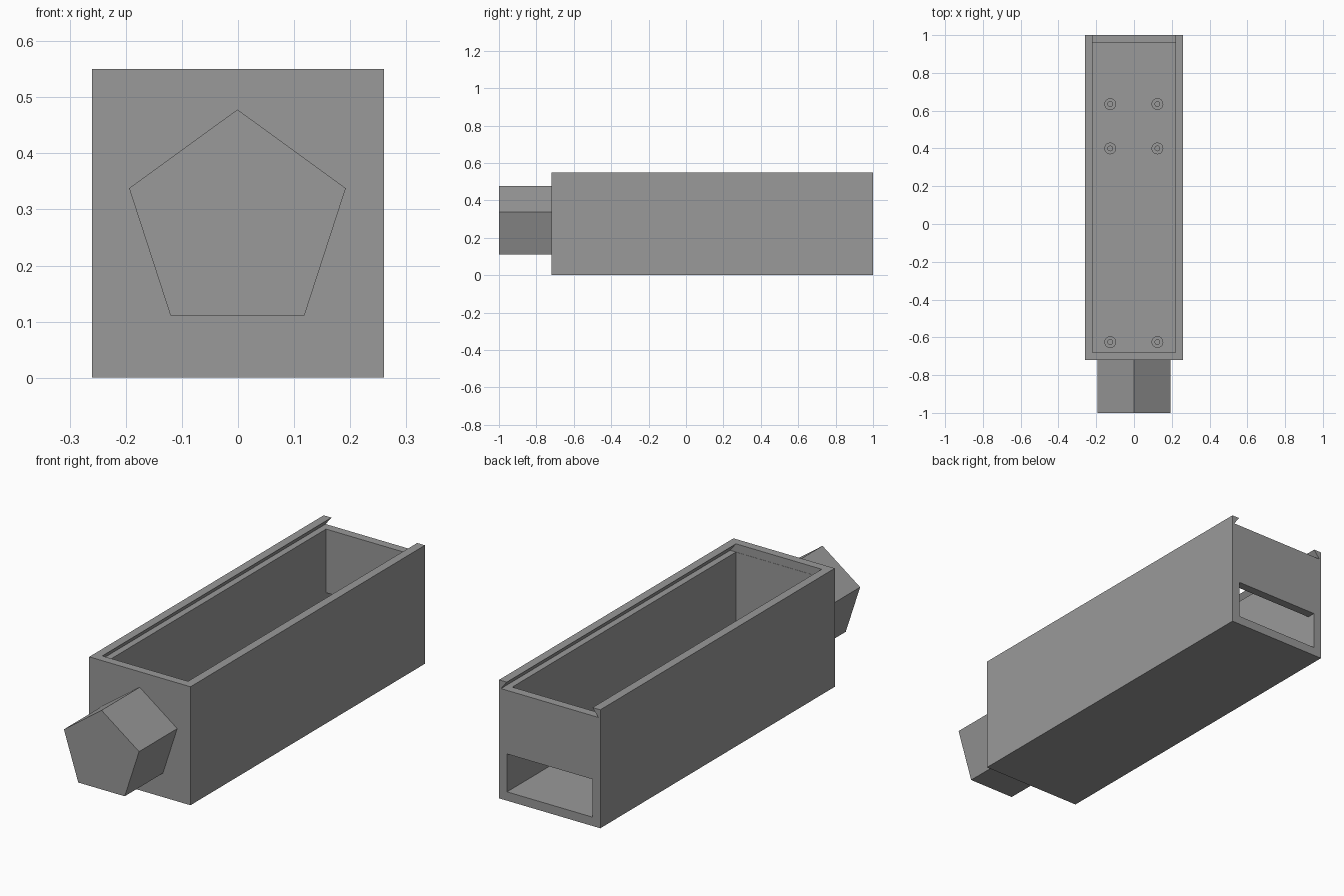
import bpy, bmesh, math

if "Cube" in bpy.data.objects:
    bpy.data.objects.remove(bpy.data.objects["Cube"])

grey = bpy.data.materials.new("plain_grey")
grey.diffuse_color = (0.32, 0.32, 0.32, 1)
grey.use_nodes = True
grey.node_tree.nodes["Principled BSDF"].inputs["Base Color"].default_value = grey.diffuse_color


def prism(name, profile, y0, y1):
    """Extrude an (x, z) outline along y."""
    bm = bmesh.new()
    face = bm.faces.new([bm.verts.new((x, y0, z)) for x, z in profile])
    res = bmesh.ops.extrude_face_region(bm, geom=[face])
    verts = [v for v in res["geom"] if isinstance(v, bmesh.types.BMVert)]
    bmesh.ops.translate(bm, vec=(0, y1 - y0, 0), verts=verts)
    bmesh.ops.recalc_face_normals(bm, faces=bm.faces)
    mesh = bpy.data.meshes.new(name)
    bm.to_mesh(mesh)
    bm.free()
    mesh.materials.append(grey)
    ob = bpy.data.objects.new(name, mesh)
    bpy.context.collection.objects.link(ob)
    return ob


def rect(hw, z0, z1):
    return [(-hw, z0), (hw, z0), (hw, z1), (-hw, z1)]


def cut(target, cutter):
    cutter.hide_render = True
    mod = target.modifiers.new("cut", "BOOLEAN")
    mod.operation = "DIFFERENCE"
    mod.solver = "EXACT"
    mod.object = cutter
    bpy.context.view_layer.objects.active = target
    bpy.ops.object.modifier_apply(modifier=mod.name)
    bpy.data.objects.remove(cutter)


def cylinder(name, r, x, y, z0, z1):
    bpy.ops.mesh.primitive_cylinder_add(vertices=32, radius=r, depth=z1 - z0,
                                        location=(x, y, (z0 + z1) / 2))
    ob = bpy.context.object
    ob.name = name
    ob.data.materials.append(grey)
    bpy.ops.object.shade_smooth_by_angle()


# Open box with a hollow interior
box = prism("box", rect(0.26, 0, 0.55), -0.72, 1.0)
cut(box, prism("cavity_cutter", rect(0.22, 0.04, 0.53), -0.68, 0.96))

# Dovetail slot for a sliding lid, open at the back
dovetail = [(-0.25, 0.512), (0.25, 0.512), (0.2125, 0.56), (-0.2125, 0.56)]
cut(box, prism("lid_slot_cutter", dovetail, -0.681, 1.1))

# Wide opening low in the back wall
cut(box, prism("back_opening_cutter", rect(0.219, 0.041, 0.217), 0.9, 1.1))

# Five-sided plug on the front
pentagon = [(0.203 * math.sin(i * math.tau / 5) - 0.001,
             0.275 + 0.203 * math.cos(i * math.tau / 5)) for i in range(5)]
prism("front_plug", pentagon, -1.0, -0.72)

# Mounting posts with pins on the floor
for y in (-0.625, 0.4, 0.635):
    for x in (-0.126, 0.124):
        cylinder("mounting_post", 0.031, x, y, 0.04, 0.08)
        cylinder("mounting_pin", 0.015, x, y, 0.08, 0.12)
